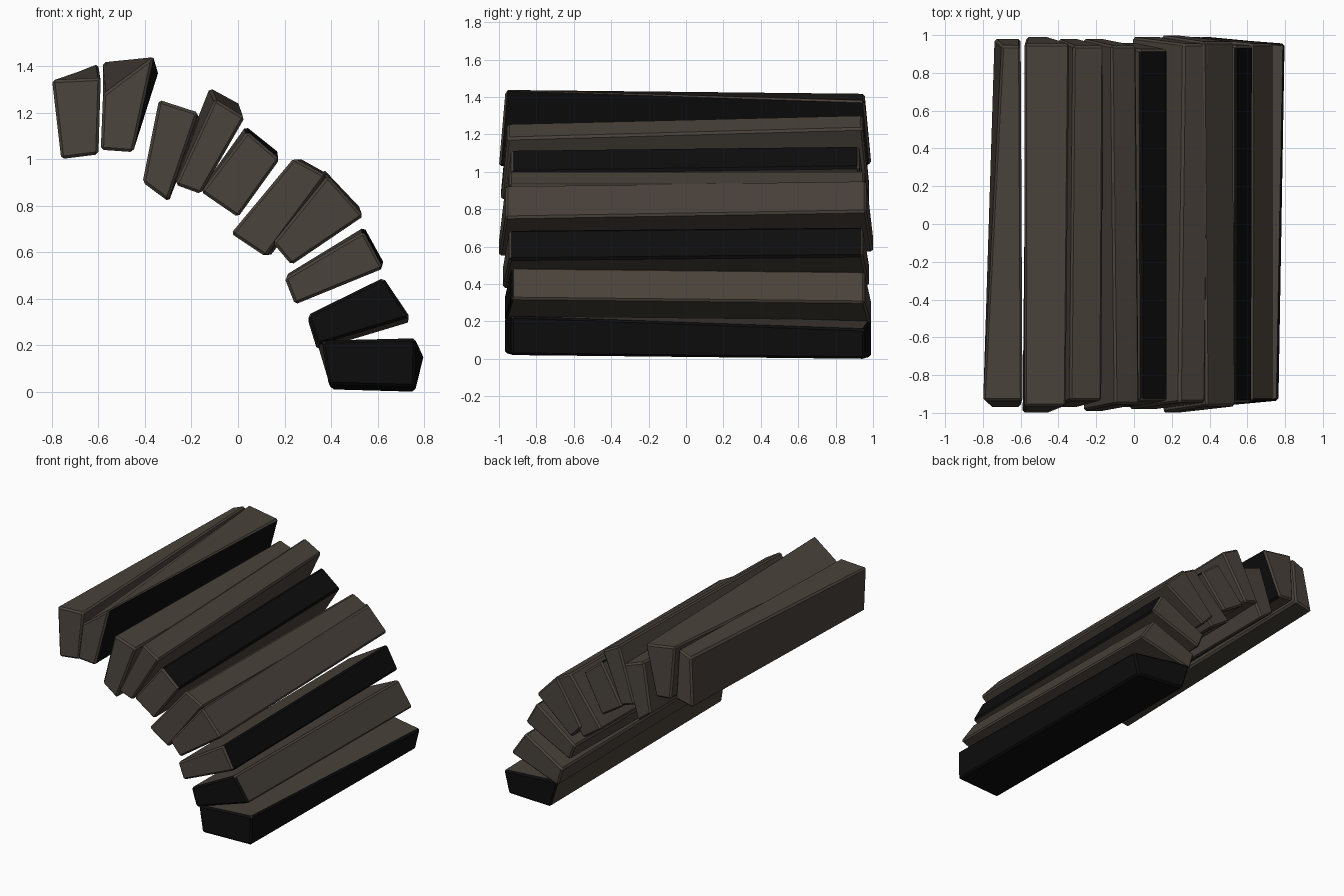
import bpy, bmesh
from mathutils import Vector, Matrix
from math import radians

default_cube = bpy.data.objects.get("Cube")
if default_cube:
    bpy.data.objects.remove(default_cube, do_unlink=True)


def make_material(name, colour):
    mat = bpy.data.materials.new(name)
    mat.use_nodes = True
    mat.diffuse_color = (*colour, 1)
    shader = mat.node_tree.nodes["Principled BSDF"]
    shader.inputs["Base Color"].default_value = (*colour, 1)
    shader.inputs["Roughness"].default_value = 0.9
    return mat


STONE = make_material("brown stone", (0.066, 0.054, 0.043))
DARK = make_material("black stone", (0.004, 0.004, 0.004))
SIDES = ("outer", "lower", "inner", "upper")


def moved_section(section, shift, twist, scale):
    """Far end of a block: the near section shifted, twisted and scaled."""
    points = [Vector(p) for p in section]
    centre = sum(points, Vector((0, 0))) / len(points)
    turn = Matrix.Rotation(radians(twist), 2)
    return [centre + Vector(shift) + turn @ (p - centre) * scale for p in points]


def block(name, section, ends, shift=(0, 0), twist=0, scale=1, back=None, dark=()):
    """Section corners: outer upper, outer lower, inner lower, inner upper."""
    back = back or moved_section(section, shift, twist, scale)
    bm = bmesh.new()
    rings = []
    for corners, y, inward in ((section, ends[0], 1), (back, ends[1], -1)):
        # Outer corners sit slightly further in, so the ends slope
        rings.append([bm.verts.new((x, y + inward * (0.035 if i < 2 else 0), z))
                      for i, (x, z) in enumerate(corners)])
    near, far = rings
    faces = {"front": bm.faces.new(near), "back": bm.faces.new(far[::-1])}
    for i, side in enumerate(SIDES):
        j = (i + 1) % 4
        faces[side] = bm.faces.new((near[j], near[i], far[i], far[j]))
    for side, face in faces.items():
        face.material_index = int(side in dark)
    bmesh.ops.recalc_face_normals(bm, faces=bm.faces)
    mesh = bpy.data.meshes.new(name)
    bm.to_mesh(mesh)
    bm.free()
    mesh.materials.append(STONE)
    mesh.materials.append(DARK)
    obj = bpy.data.objects.new(name, mesh)
    bpy.context.collection.objects.link(obj)
    # Worn stone edges
    bevel = obj.modifiers.new("worn edges", "BEVEL")
    bevel.width = 0.012
    bevel.segments = 1
    return obj


# Upper pair of arch stones
block("crown_block",
      section=((-.8, 1.34), (-.59, 1.35), (-.6, 1.02), (-.76, 1)), ends=(-.97, .98),
      back=((-.7, 1.37), (-.6, 1.41), (-.6, 1.06), (-.74, 1.03)))
block("crown_side_block",
      section=((-.58, 1.28), (-.36, 1.445), (-.45, 1.03), (-.59, 1.04)), ends=(-1, .99),
      back=((-.58, 1.42), (-.34, 1.38), (-.45, 1.04), (-.57, 1.05)), dark=("lower",))

# Upper middle stones
block("upper_slab",
      section=((-.34, 1.255), (-.17, 1.2), (-.3, .82), (-.41, .9)), ends=(-.97, .98),
      shift=(.01, -.01), twist=-2, scale=.97)
block("upper_wedge",
      section=((-.1, 1.26), (.03, 1.18), (-.16, .85), (-.27, .89)), ends=(-.99, .98),
      shift=(-.01, .045), twist=3)
block("middle_wedge",
      section=((.04, 1.12), (.18, 1), (0, .75), (-.16, .86)), ends=(-.97, .96),
      shift=(0, .02), twist=2, dark=("outer",))

# Lower middle stones
block("middle_slab",
      section=((.24, 1.005), (.38, .93), (.12, .58), (-.03, .68)), ends=(-.98, .99),
      shift=(.02, 0), twist=-1)
block("lower_wedge",
      section=((.385, .93), (.54, .755), (.23, .545), (.15, .64)), ends=(-1, 1),
      shift=(-.01, .025), twist=2)
block("lower_slab",
      section=((.54, .69), (.625, .53), (.245, .375), (.2, .49)), ends=(-.98, .98),
      shift=(.005, .015), twist=1, dark=("outer",))

# Foot of the arch
block("upper_foot_block",
      section=((.625, .49), (.74, .32), (.34, .2), (.3, .33)), ends=(-.97, .99),
      shift=(0, -.02), dark=("front",))
block("foot_block",
      section=((.765, .23), (.76, .02), (.39, .03), (.36, .22)), ends=(-.97, .99),
      back=((.8, .16), (.76, 0), (.4, .01), (.34, .21)),
      dark=("outer", "lower", "front", "back"))
